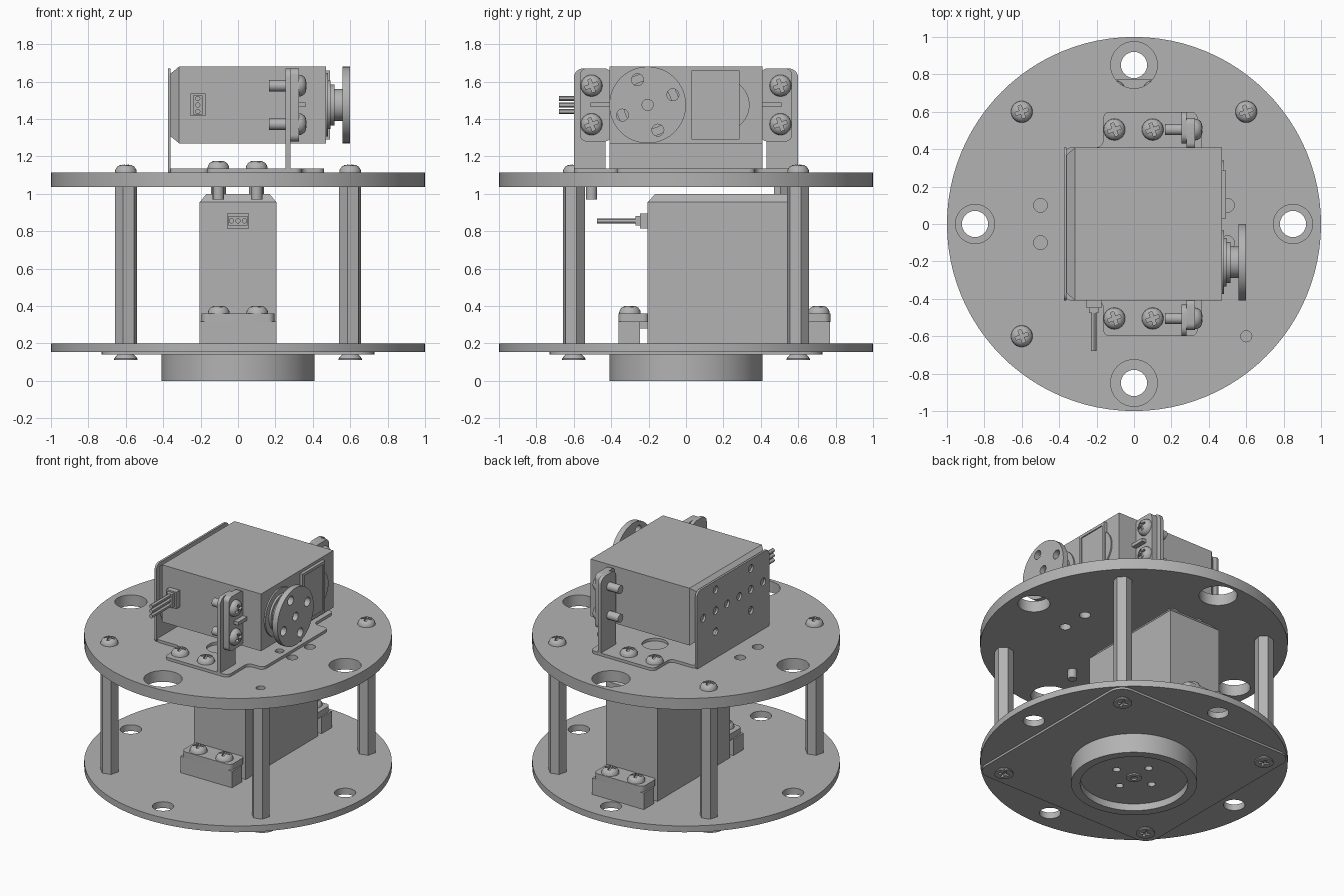
import bpy, bmesh, math
from mathutils import Matrix, Vector

if "Cube" in bpy.data.objects:
    bpy.data.objects.remove(bpy.data.objects["Cube"])

grey = bpy.data.materials.new("plain_grey")
grey.use_nodes = True
COLOUR = (0.45, 0.45, 0.45, 1)
grey.diffuse_color = COLOUR
grey.node_tree.nodes["Principled BSDF"].inputs["Base Color"].default_value = COLOUR

made = []
I = Matrix.Identity(4)


def T(x, y, z):
    return Matrix.Translation((x, y, z))


def R(deg, axis):
    return Matrix.Rotation(math.radians(deg), 4, axis)


def finish(name, bm, M=I):
    bmesh.ops.remove_doubles(bm, verts=bm.verts, dist=1e-5)
    bmesh.ops.recalc_face_normals(bm, faces=bm.faces)
    bm.transform(M)
    me = bpy.data.meshes.new(name)
    bm.to_mesh(me)
    bm.free()
    me.materials.clear()
    me.materials.append(grey)
    ob = bpy.data.objects.new(name, me)
    bpy.context.collection.objects.link(ob)
    made.append(ob)
    return ob


def box(name, lo, hi, M=I, taper=(1, 1)):
    """Box between two corners; its lower end can be narrowed."""
    lo, hi = Vector(lo), Vector(hi)
    bm = bmesh.new()
    bmesh.ops.create_cube(bm, size=1)
    for v in bm.verts:
        if v.co.z < 0:
            v.co.x *= taper[0]
            v.co.y *= taper[1]
        v.co = (lo + hi) / 2 + v.co * (hi - lo)
    return finish(name, bm, M)


def lathe(name, profile, M=I, seg=40):
    bm = bmesh.new()
    vs = [bm.verts.new((r, 0, z)) for r, z in profile]
    es = [bm.edges.new(p) for p in zip(vs, vs[1:])]
    bmesh.ops.spin(bm, geom=vs + es, cent=(0, 0, 0), axis=(0, 0, 1),
                   angle=2 * math.pi, steps=seg)
    return finish(name, bm, M)


def rod(name, r, z0, z1, M=I, seg=32):
    return lathe(name, [(0, z0), (r, z0), (r, z1), (0, z1)], M, seg)


def circle(x, y, r, n=32):
    return [(x + r * math.cos(2 * math.pi * i / n), y + r * math.sin(2 * math.pi * i / n)) for i in range(n)]


def rect(x0, y0, x1, y1):
    return [(x0, y0), (x1, y0), (x1, y1), (x0, y1)]


def rounded(points, rad):
    """Fillet every right-angled corner of an outline."""
    out = []
    for i, p in enumerate(points):
        p, a, b = Vector(p), Vector(points[i - 1]), Vector(points[(i + 1) % len(points)])
        a = p + (a - p).normalized() * rad
        b = p + (b - p).normalized() * rad
        c = a + b - p
        for k in range(7):
            t = math.pi / 2 * k / 6
            out.append(tuple(c + (a - c) * math.cos(t) + (b - c) * math.sin(t)))
    return out


def plate(name, outline, holes, z0, z1, M=I):
    """Flat sheet cut from an outline with holes."""
    cu = bpy.data.curves.new(name, 'CURVE')
    cu.dimensions = '2D'
    cu.fill_mode = 'BOTH'
    cu.extrude = (z1 - z0) / 2
    for loop in [outline] + holes:
        s = cu.splines.new('POLY')
        s.points.add(len(loop) - 1)
        for pt, (x, y) in zip(s.points, loop):
            pt.co = (x, y, 0, 1)
        s.use_cyclic_u = True
    tmp = bpy.data.objects.new(name + "_profile", cu)
    bpy.context.collection.objects.link(tmp)
    me = bpy.data.meshes.new_from_object(tmp.evaluated_get(bpy.context.evaluated_depsgraph_get()))
    bm = bmesh.new()
    bm.from_mesh(me)
    bpy.data.objects.remove(tmp)
    bpy.data.curves.remove(cu)
    bpy.data.meshes.remove(me)
    return finish(name, bm, M @ T(0, 0, (z0 + z1) / 2))


def cross_head(name, profile, top):
    """Screw head mesh with a cross-shaped recess."""
    ob = lathe(name, profile, seg=24)
    for k, ang in enumerate((20, 110)):
        cutter = box("cutter", (-0.036, -0.009, top - 0.02), (0.036, 0.009, top + 0.03), R(ang, 'Z'))
        mod = ob.modifiers.new("recess", 'BOOLEAN')
        mod.operation = 'DIFFERENCE'
        mod.object = cutter
        dg = bpy.context.evaluated_depsgraph_get()
        me = bpy.data.meshes.new_from_object(ob.evaluated_get(dg))
        ob.modifiers.clear()
        ob.data = me
        made.remove(cutter)
        bpy.data.objects.remove(cutter)
    made.remove(ob)
    me = ob.data
    bpy.data.objects.remove(ob)
    return me


pan = cross_head("pan", [(0, 0), (.058, 0), (.056, .014), (.046, .03), (.03, .039), (0, .042)], .042)
flat = cross_head("flat", [(0, -.01), (.034, -.01), (.062, .02), (.062, .028), (0, .028)], .028)


def screw(name, M, mesh=pan):
    ob = bpy.data.objects.new(name, mesh)
    ob.matrix_world = M
    bpy.context.collection.objects.link(ob)
    made.append(ob)


# Round decks, with cross-wise cable holes
quarter = [(.85, 0), (-.85, 0), (0, .85), (0, -.85)]
corners = [(sx * .6, sy * .6) for sx in (-1, 1) for sy in (-1, 1)]
plate("lower_deck", circle(0, 0, 1, 96), [circle(x, y, .07) for x, y in quarter], .155, .2)
plate("upper_deck", circle(0, 0, 1, 96),
      [circle(x, y, .105 if x else .125) for x, y in quarter]
      + [circle(sx * .5, sy * .1, .037, 20) for sx in (-1, 1) for sy in (-1, 1)]
      + [circle(.6, -.6, .03, 20)], 1.035, 1.115)
plate("under_sheet", rounded(rect(-.73, -.73, .73, .73), .1), [], .14, .155)

# Hexagonal pillars and their screws
for x, y in corners:
    rod("pillar", .061, .2, 1.035, T(x, y, 0) @ R(15, 'Z'), 6)
    screw("pillar_bottom_screw", T(x, y, .14) @ R(180, 'X'), flat)
    if (x, y) != (.6, -.6):
        screw("pillar_top_screw", T(x, y, 1.115))

# Hollow base turntable
lathe("base_ring", [(.35, 0), (.41, 0), (.41, .14), (.35, .14), (.35, 0)], seg=64)
plate("base_floor", circle(0, 0, .355, 48),
      [circle(x * .174, y * .174, .026, 20) for x, y in quarter], .05, .09)
lathe("base_hub", [(.022, .055), (.022, .04), (.05, .04), (.05, .055)], seg=24)


def servo(label, M, output, head_z, flip):
    """Servo with its output end along local +z."""
    box(label + "_lid", (-.205, -.41, 0), (.205, .41, .045), M, (.82, .9))
    box(label + "_body", (-.205, -.41, .045), (.205, .41, .83), M)
    # cable socket and pins
    box(label + "_socket", (-.06, -.45, .105), (.06, -.41, .185), M)
    box(label + "_socket_lip", (-.05, -.475, .12), (.05, -.45, .17), M)
    for x in (-.035, 0, .035):
        rod(label + "_pin", .014, .45, .68, M @ T(x, 0, .145) @ R(90, 'X'), 12)
    # mounting tabs with ribs and screws
    for s in (-1, 1):
        y0, y1 = sorted((s * .4, s * .567))
        plate(label + "_tab", rounded(rect(-.195, y0, .195, y1), .035), [], .64, .685, M)
        r0, r1 = sorted((s * .41, s * .51))
        box(label + "_rib", (-.012, r0, .685), (.012, r1, .72), M)
        for x in (-.103, .103):
            P = M @ T(x, s * .505, 0)
            screw(label + "_tab_screw", P @ T(0, 0, head_z) @ R(flip, 'X'))
            rod(label + "_tab_bolt", .03, .525 if output else .62, .69, P, 16)
    if output:
        # raised panel, boss, stepped shaft and drilled horn
        rod("gear_boss", .14, .82, .84, M @ T(0, .2, 0))
        plate("panel_frame", rect(-.185, .03, .185, .285), [rect(-.165, .05, .165, .265)], .83, .852, M)
        box("panel", (-.165, .05, .83), (.165, .265, .845), M)
        S = M @ T(0, -.205, 0) @ R(22, 'Z')
        lathe("output_shaft", [(0, .82), (.17, .82), (.17, .84), (.13, .84), (.13, .855), (.11, .855),
                               (.11, .875), (.085, .875), (.085, .925), (0, .925)], S)
        plate("horn", circle(0, 0, .205, 56),
              [circle(x * .171, y * .171, .032, 20) for x, y in quarter] + [circle(0, 0, .03, 20)], .92, .96, S)


upper = T(-.36, 0, 1.475) @ R(90, 'Y')
lower = T(0, .205, 1.0) @ R(180, 'Y')
servo("upper_servo", upper, True, .685, 0)
servo("lower_servo", lower, False, .64, 180)

# Spacer blocks under the lower servo tabs
for s in (-1, 1):
    y0, y1 = sorted((s * .45, s * .565))
    box("spacer_block", (-.205, y0 + .205, .2), (.205, y1 + .205, .318))

# Folded bracket: foot, back wall and two legs
half = [(-.37, -.41), (-.165, -.41), (-.165, -.6), (.34, -.6), (.34, -.37), (.46, -.37)]
foot = half + [(x, -y) for x, y in reversed(half)]
plate("bracket_foot", rounded(foot, .018 * 2),
      [circle(.05, sy * .28, .085) for sy in (-1, 1)]
      + [circle(x, sy * .1, .03, 16) for x in (-.1, .2, .4) for sy in (-1, 1)], 1.115, 1.135)
wall_holes = [(x, y) for y in (-.2, .2) for x in (-.13, .17)] + [(.02, y) for y in (-.34, -.2, -.07, .07, .2, .34)]
plate("bracket_wall", rounded(rect(-.195, -.41, .38, .41), .04),
      [circle(x, y, .027, 20) for x, y in wall_holes], -.015, 0, upper)
for s in (-1, 1):
    y0, y1 = sorted((s * .43, s * .6))
    plate("bracket_leg", rounded(rect(-.195, y0, .41, y1), .05), [], .615, .64, upper)
    for x in (-.105, .1):
        screw("bracket_screw", T(x, s * .505, 1.135))
        if s < 0:
            rod("bracket_bolt_end", .03, .97, 1.04, T(x, s * .505, 0), 16)
        else:
            rod("bracket_nut", .04, 1.0, 1.04, T(x, s * .505, 0), 6)

# Smooth the round surfaces, keep edges crisp
bpy.ops.object.select_all(action='DESELECT')
for ob in made:
    ob.select_set(True)
bpy.context.view_layer.objects.active = made[0]
bpy.ops.object.shade_smooth_by_angle(angle=math.radians(30))
